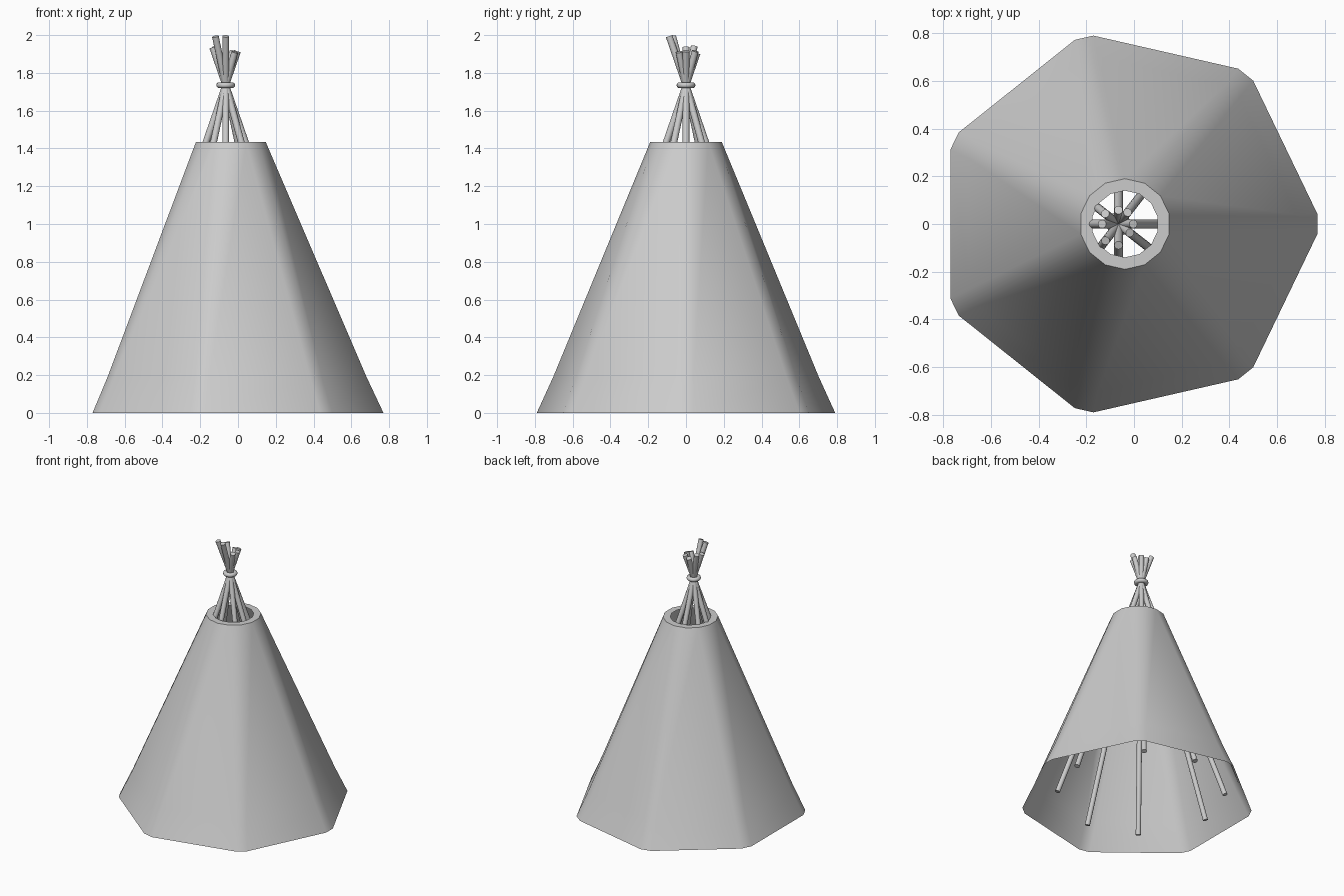
import bpy, bmesh
from math import sin, cos, pi, radians
from mathutils import Vector

if "Cube" in bpy.data.objects:
    bpy.data.objects.remove(bpy.data.objects["Cube"])


def smooth(obj, angle):
    bpy.ops.object.select_all(action='DESELECT')
    obj.select_set(True)
    bpy.context.view_layer.objects.active = obj
    bpy.ops.object.shade_smooth_by_angle(angle=radians(angle))


def base_ring():
    # heptagon with narrow chamfered corners
    pts = []
    for k in range(7):
        a = k * 2 * pi / 7
        for t in (-0.04, 0.04):
            pts.append(Vector((-0.031 + 0.801 * cos(a) - t * sin(a),
                               0.801 * sin(a) + t * cos(a), 0)))
    return pts


def round_ring(r, z):
    # regular 14-gon around the smoke hole
    return [Vector((-0.038 + r * cos((i - 0.5) * pi / 7),
                    r * sin((i - 0.5) * pi / 7), z)) for i in range(14)]


# Cover: open cloth shell with slight flare at the hem and a folded-in top lip
base, top = base_ring(), round_ring(0.19, 1.433)
hem = []
for b, t in zip(base, top):
    p = b.lerp(t, 0.19 / 1.433)
    hem.append(Vector((p.x * 0.99, p.y * 0.99, 0.19)))
rings = [base, hem, top, round_ring(0.14, 1.433)]
bm = bmesh.new()
vr = [[bm.verts.new(p) for p in ring] for ring in rings]
for lo, hi in zip(vr, vr[1:]):
    for i in range(14):
        j = (i + 1) % 14
        bm.faces.new((lo[i], lo[j], hi[j], hi[i]))
me = bpy.data.meshes.new("tent_cover")
bm.to_mesh(me)
bm.free()
cover = bpy.data.objects.new("tent_cover", me)
bpy.context.collection.objects.link(cover)
smooth(cover, 40)

# Poles: crossing at the binding, each with its own tip height
APEX, SLOPE = Vector((-0.065, 0, 1.735)), 0.345
tips = {0: 1.935, 52: 1.993, 90: 1.994, 142: 1.91,
        180: 1.915, 232: 1.915, 270: 1.905, 322: 1.94}
for n, (deg, tip) in enumerate(tips.items()):
    d = Vector((cos(radians(deg)) * SLOPE, sin(radians(deg)) * SLOPE, -1))
    foot = APEX + d * (APEX.z - 0.06)
    head = APEX + d * (APEX.z - tip)
    bpy.ops.mesh.primitive_cylinder_add(
        vertices=12, radius=0.018, depth=(head - foot).length,
        location=(head + foot) / 2,
        rotation=(head - foot).to_track_quat('Z', 'Y').to_euler())
    pole = bpy.context.object
    pole.name = f"pole_{n + 1}"
    smooth(pole, 35)

# Rope binding around the crossing
bpy.ops.mesh.primitive_torus_add(major_radius=0.034, minor_radius=0.016,
                                 major_segments=20, minor_segments=10,
                                 location=APEX)
rope = bpy.context.object
rope.name = "rope_binding"
smooth(rope, 60)
